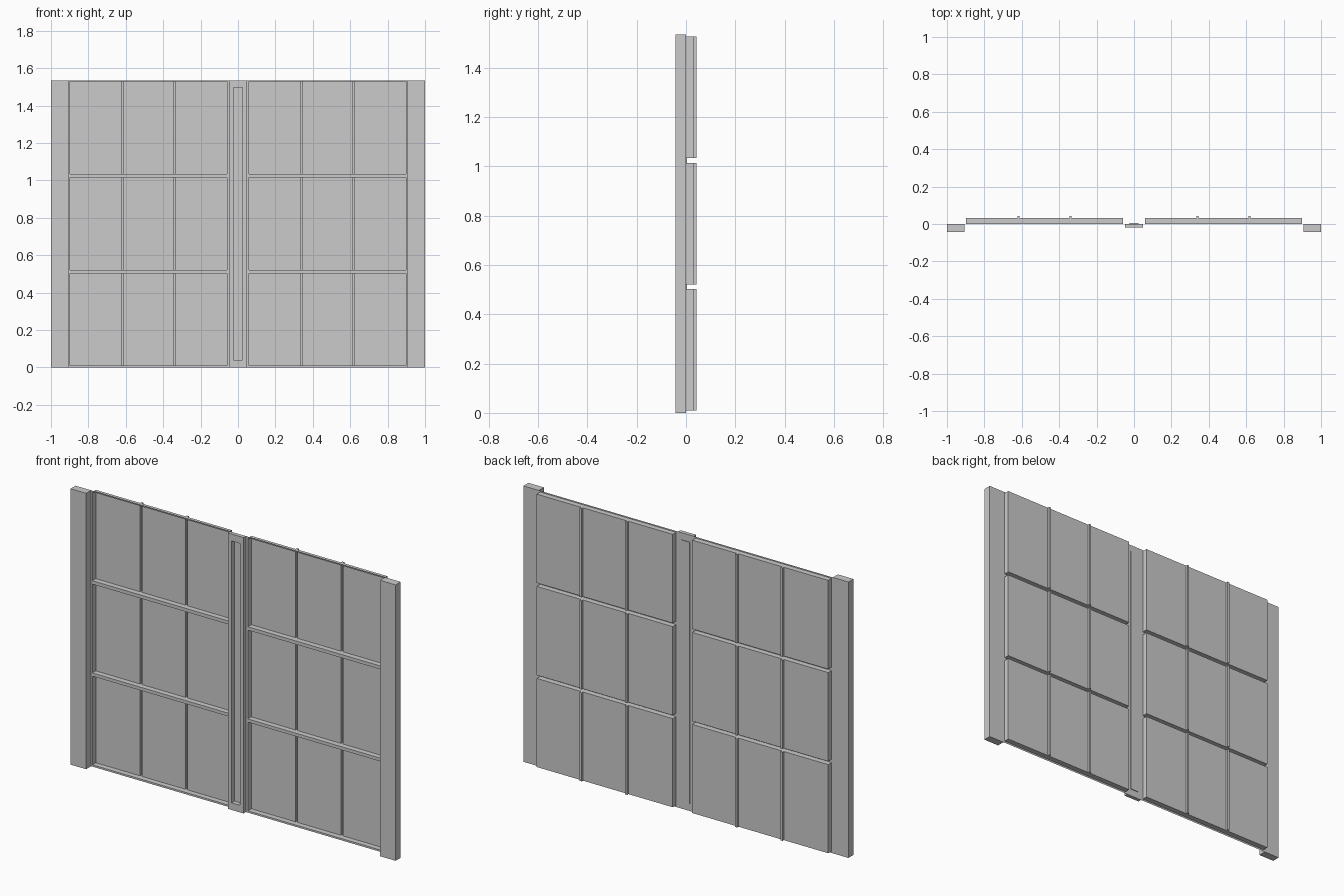
import bpy, bmesh
from mathutils import Vector

if "Cube" in bpy.data.objects:
    bpy.data.objects.remove(bpy.data.objects["Cube"])

H = 1.535                                   # overall height
Y_SHEET, Y_PAN, Y_RIB = 0.001, 0.031, 0.043  # sheet, recessed panel, deeper groove
POST_X, CENTRE_X = 0.905, 0.048
PAN_X = (0.06, 0.897)
ROWS = [(0.01, 0.503), (0.521, 1.015), (1.034, 1.528)]
GROOVES, GROOVE_HALF = (0.339, 0.618), 0.006


def finish(name, bm, mirror=False):
    bmesh.ops.remove_doubles(bm, verts=bm.verts, dist=0.0005)
    bmesh.ops.recalc_face_normals(bm, faces=bm.faces)
    mesh = bpy.data.meshes.new(name)
    bm.to_mesh(mesh)
    bm.free()
    ob = bpy.data.objects.new(name, mesh)
    bpy.context.collection.objects.link(ob)
    if mirror:
        ob.modifiers.new("mirror", 'MIRROR')
    return ob


def box(bm, x, y, z):
    made = bmesh.ops.create_cube(bm, size=1)["verts"]
    for v in made:
        v.co = Vector([r[0] + (c + 0.5) * (r[1] - r[0]) for c, r in zip(v.co, (x, y, z))])


def face(bm, points):
    return bm.faces.new([bm.verts.new(p) for p in points])


# Outer posts
bm = bmesh.new()
box(bm, (POST_X, 1.0), (-0.043, Y_SHEET), (0, H))
finish("side_posts", bm, True)

# Pressed panel sheet: flat frame strips around three recessed rows
bm = bmesh.new()
xs = [CENTRE_X, *PAN_X, POST_X]
zs = [0] + [z for row in ROWS for z in row] + [H]
for i in range(len(xs) - 1):
    for j in range(len(zs) - 1):
        if i == 1 and j % 2 == 1:
            continue
        a, b, c, d = xs[i], xs[i + 1], zs[j], zs[j + 1]
        face(bm, [(a, Y_SHEET, c), (b, Y_SHEET, c), (b, Y_SHEET, d), (a, Y_SHEET, d)])

# Recessed rows, each with two deeper vertical grooves
profile = [(PAN_X[0], Y_SHEET), (PAN_X[0], Y_PAN)]
for g in GROOVES:
    l, r = g - GROOVE_HALF, g + GROOVE_HALF
    profile += [(l, Y_PAN), (l, Y_RIB), (r, Y_RIB), (r, Y_PAN)]
profile += [(PAN_X[1], Y_PAN), (PAN_X[1], Y_SHEET)]
for z0, z1 in ROWS:
    for (xa, ya), (xb, yb) in zip(profile, profile[1:]):
        face(bm, [(xa, ya, z0), (xb, yb, z0), (xb, yb, z1), (xa, ya, z1)])
    for z in (z0, z1):
        face(bm, [(x, y, z) for x, y in profile])
finish("recessed_panels", bm, True)

# Centre post with a long slot sunk into its front
bm = bmesh.new()
box(bm, (-CENTRE_X, CENTRE_X), (-0.02, Y_SHEET), (0, H))
bm.normal_update()
front = min(bm.faces, key=lambda f: f.calc_center_median().y)
back = max(bm.faces, key=lambda f: f.calc_center_median().y)
for f in (front, back):
    bmesh.ops.inset_individual(bm, faces=[f], thickness=0.032)
    for v in f.verts:
        v.co.z = 0.04 if v.co.z < H / 2 else 1.496
new = bmesh.ops.extrude_face_region(bm, geom=[front])["geom"]
for v in new:
    if isinstance(v, bmesh.types.BMVert):
        v.co.y = 0.005
bmesh.ops.delete(bm, geom=[f for f in (front, back) if f.is_valid], context='FACES_ONLY')
finish("centre_post", bm)
